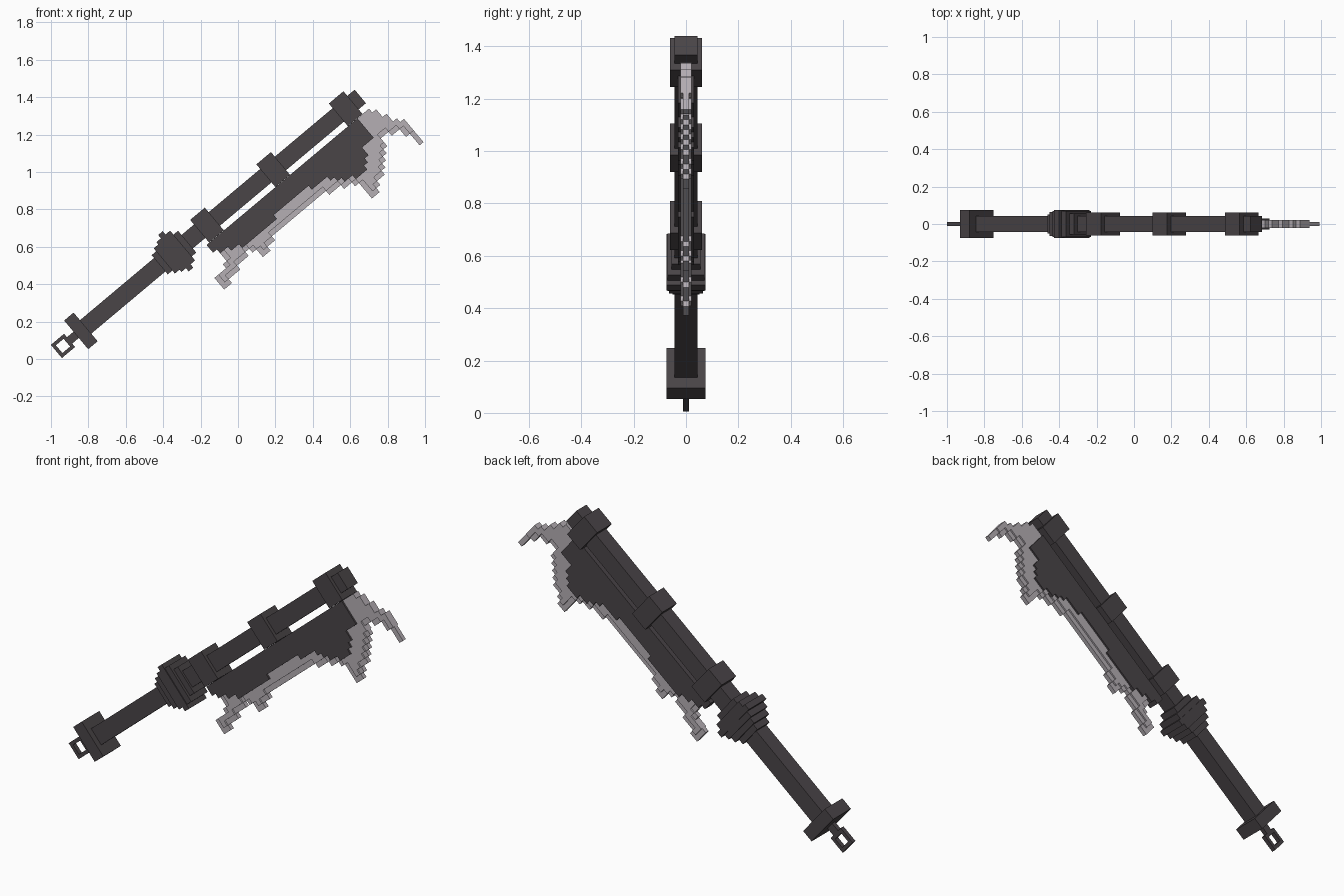
import bpy
import bmesh
from math import radians
from mathutils import Matrix, Vector

cube = bpy.data.objects.get("Cube")
if cube:
    bpy.data.objects.remove(cube, do_unlink=True)

# Weapon frame: X runs along the shaft, Y is thickness, -Z points to the cutting side
FRAME = Matrix.Translation((-0.84, 0, 0.15)) @ Matrix.Rotation(radians(-40), 4, 'Y')
CELL = 0.027
BLADE_TOP = 0.08


def make_material(name, color):
    mat = bpy.data.materials.new(name)
    mat.use_nodes = True
    mat.diffuse_color = color
    mat.node_tree.nodes["Principled BSDF"].inputs["Base Color"].default_value = color
    return mat


dark_iron = make_material("dark iron", (0.068, 0.059, 0.064, 1))
pale_steel = make_material("pale steel", (0.46, 0.425, 0.455, 1))


def finish(name, bm, mat):
    bmesh.ops.recalc_face_normals(bm, faces=bm.faces)
    bm.transform(FRAME)
    mesh = bpy.data.meshes.new(name)
    bm.to_mesh(mesh)
    bm.free()
    mesh.materials.append(mat)
    obj = bpy.data.objects.new(name, mesh)
    bpy.context.collection.objects.link(obj)


def add_box(bm, start, end, half_y, low, high):
    """Box from start to end along the shaft, low to high across it."""
    center = Vector(((start + end) / 2, 0, (low + high) / 2))
    size = Vector((end - start, 2 * half_y, high - low))
    bmesh.ops.create_cube(bm, size=1, matrix=Matrix.LocRotScale(center, None, size))


def box(name, start, end, half_y, half_z):
    bm = bmesh.new()
    add_box(bm, start, end, half_y, -half_z, half_z)
    finish(name, bm, dark_iron)


def inside(profile, s, t):
    hit = False
    for (s1, t1), (s2, t2) in zip(profile, profile[1:] + profile[:1]):
        if (t1 > t) != (t2 > t) and s < s1 + (t - t1) * (s2 - s1) / (t2 - t1):
            hit = not hit
    return hit


def fill_cells(profile):
    """Grid cells whose centre lies in a profile given in hundredths."""
    cells = set()
    for i in range(90):
        for j in range(20):
            s = (i + 0.5) * CELL * 100
            t = (BLADE_TOP + (j + 0.5) * CELL) * 100
            if inside(profile, s, t):
                cells.add((i, j))
    return cells


def stepped_plate(name, cells, half_y, mat):
    """Plate with a stair-stepped outline, walled only along its border."""
    bm = bmesh.new()
    verts = {}

    def vert(i, j, side):
        key = (i, j, side)
        if key not in verts:
            verts[key] = bm.verts.new((i * CELL, side * half_y, -BLADE_TOP - j * CELL))
        return verts[key]

    for i, j in sorted(cells):
        ring = [(i, j), (i + 1, j), (i + 1, j + 1), (i, j + 1)]
        for side in (-1, 1):
            bm.faces.new([vert(a, b, side) for a, b in ring])
        around = [(i, j - 1), (i + 1, j), (i, j + 1), (i - 1, j)]
        for k, neighbour in enumerate(around):
            if neighbour not in cells:
                a, b = ring[k], ring[(k + 1) % 4]
                bm.faces.new([vert(*a, -1), vert(*b, -1), vert(*b, 1), vert(*a, 1)])
    finish(name, bm, mat)


# Shaft, pommel and the three collars
box("shaft", 0, 1.95, 0.043, 0.047)
box("pommel_collar", -0.033, 0.033, 0.075, 0.1)
for label, s in (("lower", 0.88), ("middle", 1.342), ("upper", 1.848)):
    box(label + "_collar", s - 0.051, s + 0.051, 0.062, 0.079)

# Square hanging loop with its stub
loop = bmesh.new()
mid, outer, inner = -0.125, 0.046, 0.027
add_box(loop, mid - outer, mid - inner, 0.012, -outer, outer)
add_box(loop, mid + inner, mid + outer, 0.012, -outer, outer)
add_box(loop, mid - inner, mid + inner, 0.012, inner, outer)
add_box(loop, mid - inner, mid + inner, 0.012, -outer, -inner)
add_box(loop, mid + outer, -0.03, 0.012, -0.022, 0.022)
finish("hanging_loop", loop, dark_iron)

# Stepped guard: stacked plates, widest in the middle
guard = [(0.052, 0.067), (0.064, 0.088), (0.07, 0.104),
         (0.075, 0.127), (0.07, 0.104), (0.055, 0.076)]
for n, (half_y, half_z) in enumerate(guard):
    start = 0.55 + n * 0.032
    box("guard_plate_" + str(n + 1), start, start + 0.032, half_y, half_z)

# Blade outlines: distance along the shaft, distance below its axis
core_profile = [(82, 8), (82, 13), (85, 15), (100, 23), (109, 21), (130, 19), (152, 21),
                (158, 28), (170, 33), (178, 27), (178, 21), (188, 20), (186, 8)]
edge_profile = [(84, 8), (84, 17), (83, 22), (73, 26), (73, 31), (78, 31), (88, 28),
                (97, 25), (101, 33), (107, 29), (119, 26), (138, 26), (156, 30),
                (165, 37), (164, 47), (169, 47), (171, 43), (179, 39), (187, 30), (190, 24),
                (199, 28), (202, 33), (202, 41), (206, 41), (206, 28), (200, 21),
                (197, 10), (192, 8)]
core = fill_cells(core_profile)
whole = fill_cells(edge_profile) | core
bevel = whole - core
body = {(i, j) for i, j in bevel if (i - 1, j) in whole and (i, j + 1) in whole}

stepped_plate("blade_core", core, 0.03, dark_iron)
stepped_plate("blade_body", body, 0.021, pale_steel)
stepped_plate("cutting_edge", bevel - body, 0.012, pale_steel)
